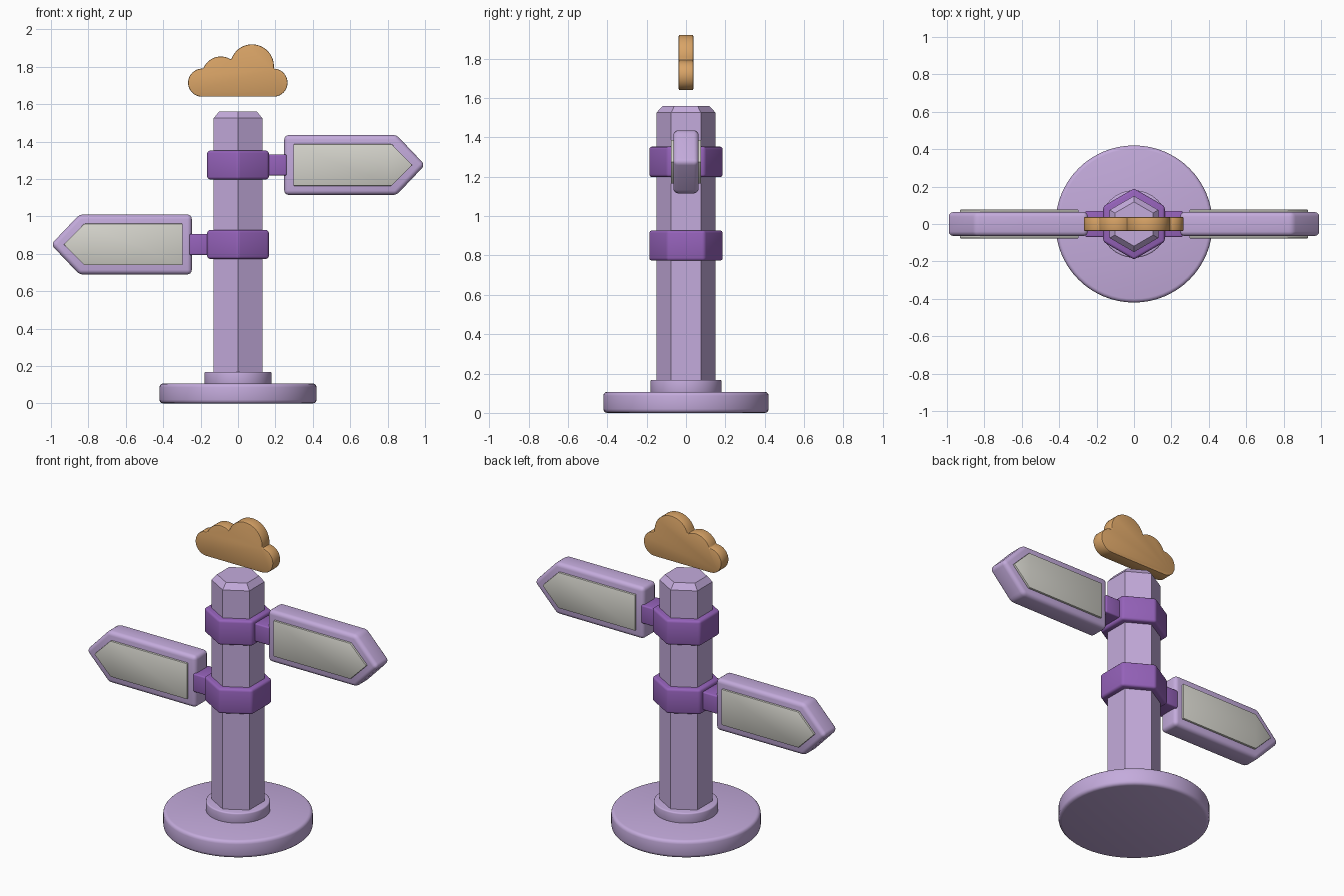
import bpy, math
from mathutils import Vector

cube = bpy.data.objects.get("Cube")
if cube:
    bpy.data.objects.remove(cube, do_unlink=True)


def make_material(name, rgb):
    mat = bpy.data.materials.new(name)
    mat.use_nodes = True
    linear = [((c / 255 + 0.055) / 1.055) ** 2.4 for c in rgb] + [1]
    mat.diffuse_color = linear
    mat.node_tree.nodes["Principled BSDF"].inputs["Base Color"].default_value = linear
    return mat


lilac = make_material("lilac", (196, 171, 220))
purple = make_material("purple", (149, 98, 186))
stone = make_material("pale stone", (212, 211, 203))
amber = make_material("amber", (216, 163, 102))


def finish(obj, name, mat, bevel=0, segments=3):
    """Name, colour, round and smooth a part."""
    obj.name = obj.data.name = name
    obj.data.materials.append(mat)
    if bevel:
        mod = obj.modifiers.new("rounded edges", 'BEVEL')
        mod.width, mod.segments = bevel, segments
        mod.limit_method, mod.angle_limit = 'ANGLE', math.radians(35)
    bpy.context.view_layer.objects.active = obj
    obj.select_set(True)
    if bevel:
        bpy.ops.object.modifier_apply(modifier=mod.name)
    bpy.ops.object.shade_smooth_by_angle(angle=math.radians(35))
    obj.select_set(False)
    return obj


def prism(name, outline, y0, y1, mat, bevel=0, segments=3):
    """Extrude a counter-clockwise x-z outline along y."""
    n = len(outline)
    verts = [(x, y, z) for y in (y0, y1) for x, z in outline]
    faces = [list(range(n)), list(range(2 * n - 1, n - 1, -1))]
    faces += [[(i + 1) % n, i, i + n, (i + 1) % n + n] for i in range(n)]
    mesh = bpy.data.meshes.new(name)
    mesh.from_pydata(verts, [], faces)
    obj = bpy.data.objects.new(name, mesh)
    bpy.context.collection.objects.link(obj)
    return finish(obj, name, mat, bevel, segments)


def column(name, sides, radius, z0, z1, mat, bevel=0):
    """Upright cylinder or hexagonal prism with a corner facing front."""
    bpy.ops.mesh.primitive_cylinder_add(vertices=sides, radius=radius, depth=z1 - z0,
                                        location=(0, 0, (z0 + z1) / 2))
    obj = bpy.context.object
    obj.select_set(False)
    return finish(obj, name, mat, bevel)


# Foot and post
column("base", 64, 0.42, 0, 0.107, lilac, 0.02)
column("base_collar", 64, 0.18, 0.1, 0.168, lilac, 0.008)
column("post", 6, 0.15, 0.16, 1.525, lilac)
bpy.ops.mesh.primitive_cone_add(vertices=6, radius1=0.15, radius2=0.118, depth=0.035,
                                end_fill_type='NGON', location=(0, 0, 1.5425))
bpy.context.object.select_set(False)
finish(bpy.context.object, "post_cap", lilac)


def arrow(side, zc, start, shoulder, tip, half):
    """Arrow outline pointing towards +x or -x."""
    pts = [(start, -half), (shoulder, -half), (tip, 0), (shoulder, half), (start, half)]
    pts = [(side * x, zc + z) for x, z in pts]
    return pts if side > 0 else pts[::-1]


# Two arrow signs, each with its clamp, bracket and a panel on both faces
for label, side, zc in (("upper", 1, 1.275), ("lower", -1, 0.85)):
    column(label + "_clamp", 6, 0.19, zc - 0.077, zc + 0.077, purple, 0.014)
    bpy.ops.mesh.primitive_cube_add(size=1, location=(side * 0.2, 0, zc))
    bracket = bpy.context.object
    bracket.scale = (0.12, 0.14, 0.112)
    bpy.ops.object.transform_apply(location=False, rotation=False, scale=True)
    bracket.select_set(False)
    finish(bracket, label + "_bracket", purple, 0.008)
    prism(label + "_sign", arrow(side, zc, 0.247, 0.848, 1.0, 0.16),
          -0.064, 0.064, lilac, 0.024, 4)
    for face, y in (("front", -0.0685), ("back", 0.0685)):
        prism(f"{label}_{face}_panel", arrow(side, zc, 0.296, 0.822, 0.932, 0.111),
              y - 0.008, y + 0.008, stone, 0.004, 2)

# Floating cloud: arcs of four lobes joined where neighbouring circles cross
lobes = [(Vector((x, z)), r) for x, z, r in (
    (-0.192, 1.715, 0.075), (-0.092, 1.755, 0.1),
    (0.075, 1.803, 0.117), (0.19, 1.715, 0.075))]


def crossing(a, b):
    (p, r), (q, s) = a, b
    d = (q - p).length
    along = (d * d + r * r - s * s) / (2 * d)
    u = (q - p) / d
    return p + u * along + Vector((-u.y, u.x)) * math.sqrt(r * r - along * along)


joints = [crossing(a, b) for a, b in zip(lobes, lobes[1:])]
starts = [lobes[0][0] - Vector((0, lobes[0][1]))] + joints
ends = joints + [lobes[-1][0] - Vector((0, lobes[-1][1]))]
outline = []
for (centre, r), p, q in zip(lobes, starts, ends):
    a = math.atan2(*(p - centre).yx)
    b = math.atan2(*(q - centre).yx)
    if b > a:
        a += math.tau
    outline += [(centre.x + r * math.cos(a + (b - a) * i / 20),
                 centre.y + r * math.sin(a + (b - a) * i / 20))
                for i in range(0 if not outline else 1, 21)]
outline.reverse()
prism("cloud", outline, -0.037, 0.037, amber, 0.005, 2)
